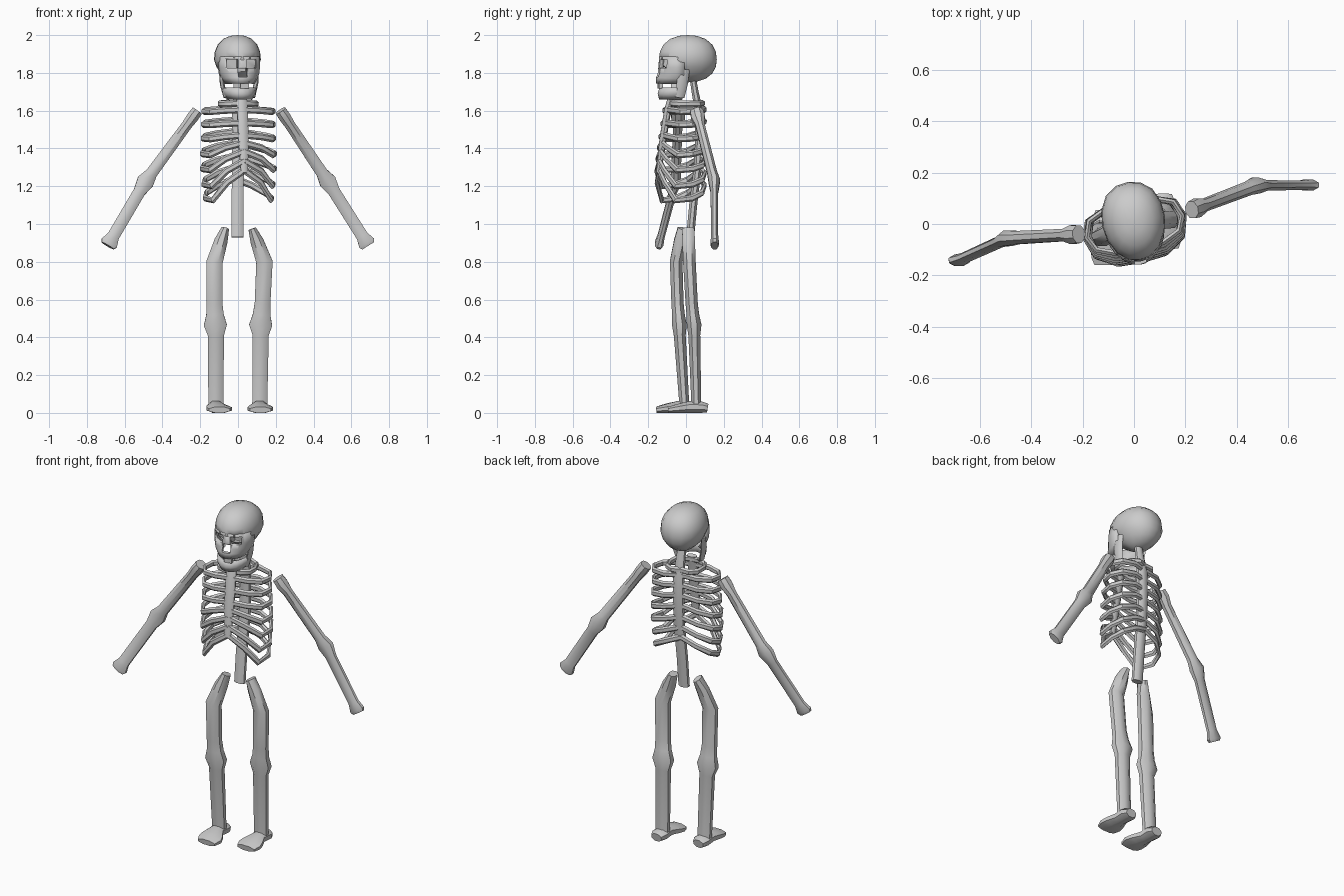
import bpy, bmesh, math
from mathutils import Vector, Matrix

if "Cube" in bpy.data.objects:
    bpy.data.objects.remove(bpy.data.objects["Cube"])

HEAD = Matrix.Rotation(math.radians(9), 4, 'Z')
TORSO = Matrix.Rotation(math.radians(13), 4, 'Z')
EYE = Matrix.Identity(4)


def finish(name, bm, mat=EYE, angle=40):
    bmesh.ops.transform(bm, matrix=mat, verts=bm.verts)
    bmesh.ops.recalc_face_normals(bm, faces=bm.faces)
    me = bpy.data.meshes.new(name)
    bm.to_mesh(me)
    bm.free()
    ob = bpy.data.objects.new(name, me)
    bpy.context.collection.objects.link(ob)
    bpy.ops.object.select_all(action='DESELECT')
    ob.select_set(True)
    bpy.context.view_layer.objects.active = ob
    bpy.ops.object.shade_smooth_by_angle(angle=math.radians(angle))
    return ob


def tube(name, pts, radii, sides=8, ref=(0, 1, 0), mat=EYE, turn=0.5):
    """Closed tube along pts; each ring has its own (wide, deep) radii."""
    bm = bmesh.new()
    pts = [Vector(p) for p in pts]
    rings = []
    for i, p in enumerate(pts):
        t = (pts[min(i + 1, len(pts) - 1)] - pts[max(i - 1, 0)]).normalized()
        u = Vector(ref).cross(t).normalized()
        v = t.cross(u)
        a, b = radii[i] if isinstance(radii, list) else radii
        rings.append([bm.verts.new(p + u * a * math.cos(k) + v * b * math.sin(k))
                      for k in (2 * math.pi * (j + turn) / sides for j in range(sides))])
    for r, q in zip(rings, rings[1:]):
        for j in range(sides):
            k = (j + 1) % sides
            bm.faces.new((r[j], r[k], q[k], q[j]))
    bm.faces.new(rings[0])
    bm.faces.new(rings[-1])
    return finish(name, bm, mat)


def u_shell(name, rows, back, cutters=()):
    """Curved face plate: rows of (z, half width, front y), open at the back."""
    bm = bmesh.new()
    n = 10
    grid = []
    for z, w, f in rows:
        row = []
        for j in range(n + 1):
            a = math.pi * (j / n - 0.5)
            c = math.cos(a) ** 0.8 if abs(a) < 1.57 else 0
            row.append(bm.verts.new((w * math.sin(a), back + (f - back) * c, z)))
        grid.append(row)
    for r, q in zip(grid, grid[1:]):
        for j in range(n):
            bm.faces.new((r[j], r[j + 1], q[j + 1], q[j]))
    ob = finish(name, bm, HEAD)
    m = ob.modifiers.new("thickness", 'SOLIDIFY')
    m.thickness, m.offset = 0.02, 0
    cut(ob, cutters)
    return ob


def cut(ob, cutters):
    for c in cutters:
        m = ob.modifiers.new("hole", 'BOOLEAN')
        m.operation, m.object, m.solver = 'DIFFERENCE', c, 'EXACT'


def box(name, loc, size, mat=HEAD):
    bm = bmesh.new()
    bmesh.ops.create_cube(bm, size=1)
    bmesh.ops.transform(bm, matrix=Matrix.Translation(loc) @ Matrix.Diagonal((*size, 1)), verts=bm.verts)
    return finish(name, bm, mat)


# Socket cutters
holes = [box("eye_cutter_l", (-0.05, -0.14, 1.848), (0.056, 0.12, 0.044)),
         box("eye_cutter_r", (0.05, -0.14, 1.848), (0.056, 0.12, 0.044)),
         box("nose_cutter", (0.002, -0.15, 1.8), (0.048, 0.13, 0.046))]
for h in holes:
    h.hide_render = True
    h.hide_viewport = True

# Cranium: boxy ellipsoid, narrower and raised at the front underside
bm = bmesh.new()
bmesh.ops.create_uvsphere(bm, u_segments=16, v_segments=10, radius=1)
for v in bm.verts:
    p = 2.3
    d = v.co / sum(abs(c) ** p for c in v.co) ** (1 / p)
    x, y, z = d
    if y < 0:
        x *= 1 + 0.12 * y
        if z < 0:
            z *= 1 + 0.6 * y
    if z < 0:
        x *= 1 + 0.25 * z
    v.co = (x * 0.124, y * 0.155 + 0.01, z * (0.13 if z > 0 else 0.12) + 1.87)
cut(finish("cranium", bm, HEAD), holes)

# Face plate, jaw and teeth
u_shell("face", [(1.885, 0.1, -0.133), (1.83, 0.102, -0.138), (1.8, 0.098, -0.14),
                 (1.775, 0.088, -0.15), (1.745, 0.07, -0.15)], -0.025, holes)
u_shell("jaw", [(1.722, 0.083, -0.132), (1.69, 0.076, -0.142), (1.663, 0.058, -0.135)], -0.03)
box("teeth", (0.012, -0.14, 1.737), (0.045, 0.02, 0.04))
for s in (-1, 1):
    tube("jaw_branch", [(s * 0.096, -0.025, 1.82), (s * 0.09, -0.035, 1.74), (s * 0.074, -0.045, 1.67)],
         [(0.01, 0.03), (0.012, 0.03), (0.01, 0.025)], 6, mat=HEAD)

# Spine
tube("spine", [(0, 0.035, 1.78), (0, 0.048, 1.7), (0, 0.068, 1.6), (0, 0.07, 1.45), (0, 0.062, 1.3),
               (-0.003, 0.038, 1.1), (-0.003, 0.022, 0.93)],
     [(0.025, 0.018), (0.027, 0.02)] + [(0.034, 0.023)] * 5)

# Breastbone and ribs: (breastbone z, side z, spine z, half width, front y)
tube("breastbone", [(0, -0.085, 1.66), (0, -0.1, 1.6), (0, -0.125, 1.45), (0, -0.148, 1.27)],
     [(0.03, 0.015), (0.03, 0.018), (0.03, 0.018), (0.02, 0.013)], mat=TORSO)
ribs = [(1.64, 1.635, 1.64, 0.1, -0.085),
        (1.605, 1.595, 1.61, 0.19, -0.1),
        (1.535, 1.525, 1.55, 0.192, -0.11),
        (1.47, 1.45, 1.49, 0.194, -0.122),
        (1.43, 1.365, 1.43, 0.198, -0.13),
        (1.385, 1.285, 1.36, 0.198, -0.138),
        (1.335, 1.2, 1.3, 0.19, -0.145),
        (1.285, 1.125, 1.24, 0.182, -0.145)]
for zs, zl, zb, w, f in ribs:
    for s in (-1, 1):
        mix = lambda a, b, t: a + (b - a) * t
        tube("rib", [(0, 0.07, zb), (s * w * 0.5, 0.08, mix(zb, zl, 0.3)),
                     (s * w * 0.88, 0.05, mix(zb, zl, 0.65)), (s * w, -0.01, mix(zb, zl, 0.9)),
                     (s * w * 0.87, f * 0.65, zl), (s * w * 0.5, f * 0.95, mix(zl, zs, 0.6)),
                     (0, f, zs)], (0.012, 0.018), 6, (0, 0, 1), TORSO)

# Arms: shoulder, elbow, wrist
arms = [((-0.215, -0.04, 1.6), (-0.49, -0.055, 1.225), (-0.69, -0.145, 0.885)),
        ((0.225, 0.055, 1.6), (0.475, 0.15, 1.225), (0.69, 0.152, 0.885))]
for s, e, w in arms:
    s, e, w = Vector(s), Vector(e), Vector(w)
    tube("arm", [s, s.lerp(e, 0.09), s.lerp(e, 0.2), s.lerp(e, 0.88), e, e.lerp(w, 0.16),
                 e.lerp(w, 0.85), e.lerp(w, 0.96), w],
         [(0.032, 0.036), (0.034, 0.04), (0.03, 0.026), (0.034, 0.028), (0.05, 0.033),
          (0.035, 0.022), (0.035, 0.02), (0.05, 0.024), (0.04, 0.02)], 8)

# Legs: ring heights and radii shared, x and y differ on each side
zs = [0.975, 0.91, 0.8, 0.58, 0.52, 0.465, 0.41, 0.03]
rad = [(0.022, 0.035), (0.038, 0.036), (0.047, 0.036), (0.045, 0.035), (0.05, 0.036),
       (0.066, 0.042), (0.046, 0.034), (0.043, 0.028)]
legs = [([-0.068, -0.09, -0.124, -0.124, -0.122, -0.12, -0.117, -0.117],
         [-0.012, -0.03, -0.052, -0.045, -0.04, -0.035, -0.033, -0.008]),
        ([0.075, 0.1, 0.14, 0.13, 0.125, 0.12, 0.12, 0.115],
         [0.012, 0.014, 0.018, 0.03, 0.036, 0.043, 0.044, 0.055])]
for xs, ys in legs:
    tube("leg", list(zip(xs, ys, zs)), rad)

# Feet: heel, waist, ball, toe
for x, y, toe in ((-0.117, -0.008, 0.018), (0.115, 0.055, 0.003)):
    tube("foot", [(x, y + 0.06, 0.025), (x, y + 0.03, 0.03), (x, y - 0.03, 0.032),
                  (x + toe * 0.5, y - 0.08, 0.026), (x + toe, y - 0.115, 0.021), (x + toe, y - 0.15, 0.016)],
         [(0.035, 0.025), (0.05, 0.032), (0.045, 0.034), (0.066, 0.028), (0.073, 0.023), (0.06, 0.017)],
         8, (0, 0, 1))
